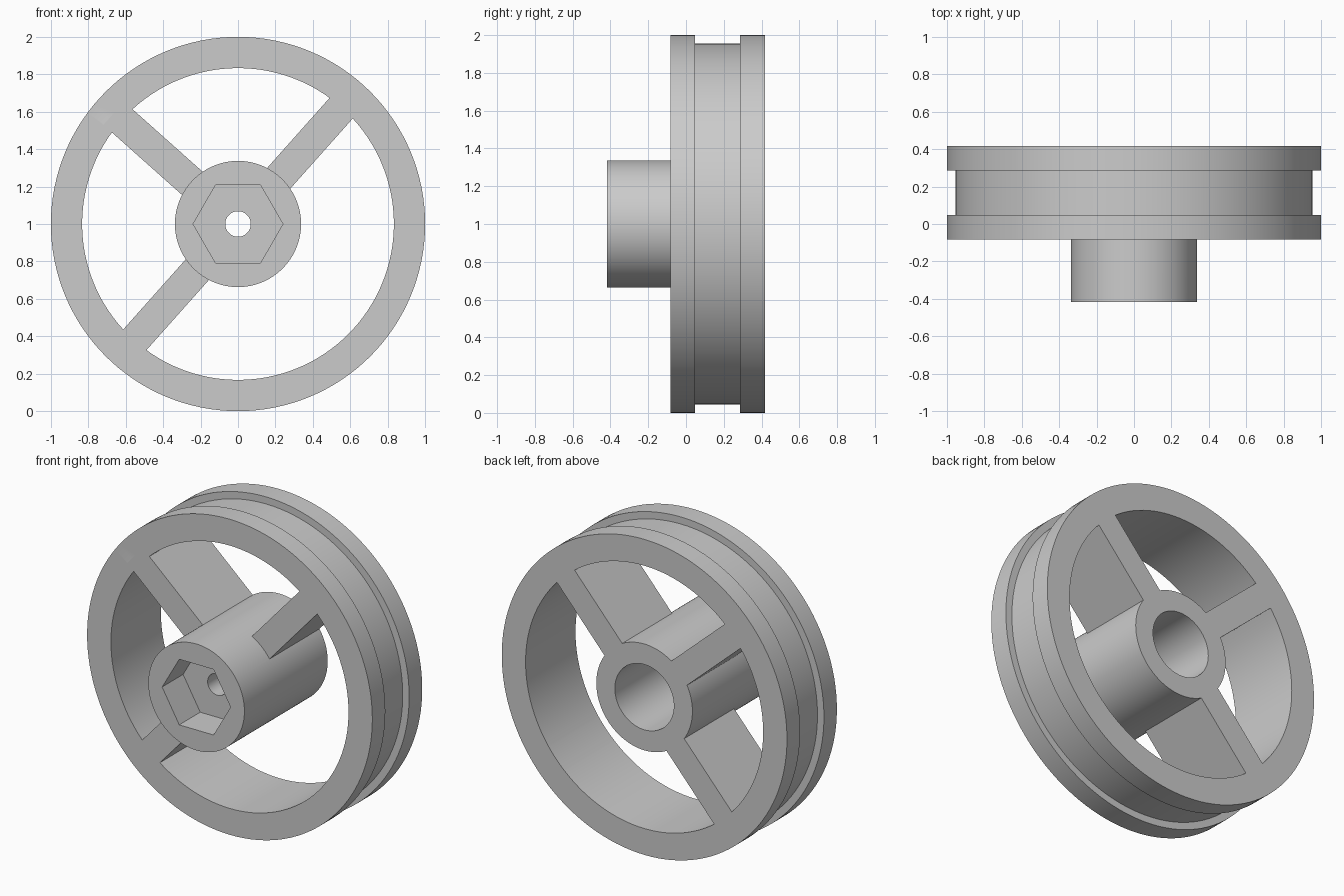
import bpy, bmesh
from math import cos, sin, pi, radians
from mathutils import Matrix, Vector

cube = bpy.data.objects.get("Cube")
if cube:
    bpy.data.objects.remove(cube)

STEPS = 128
FRONT, BACK = -0.083, 0.417      # rim and spoke faces along y
HUB_FRONT = -0.417
CENTRE = Vector((0, 0, 1))

grey = bpy.data.materials.new("plain grey")
grey.use_nodes = True
grey.diffuse_color = (0.6, 0.6, 0.6, 1)
grey.node_tree.nodes["Principled BSDF"].inputs["Base Color"].default_value = (0.6, 0.6, 0.6, 1)


def finish(name, bm):
    bmesh.ops.recalc_face_normals(bm, faces=bm.faces)
    mesh = bpy.data.meshes.new(name)
    bm.to_mesh(mesh)
    bm.free()
    mesh.materials.append(grey)
    obj = bpy.data.objects.new(name, mesh)
    bpy.context.collection.objects.link(obj)
    return obj


def ring(bm, radius, y, steps):
    return [bm.verts.new(CENTRE + Vector((radius * cos(2 * pi * i / steps), y,
                                          radius * sin(2 * pi * i / steps))))
            for i in range(steps)]


def bridge(bm, a, b):
    n = len(a)
    for i in range(n):
        j = (i + 1) % n
        bm.faces.new((a[i], a[j], b[j], b[i]))


def prism(name, radius, y0, y1, steps=STEPS):
    """Solid prism along y."""
    bm = bmesh.new()
    a, b = ring(bm, radius, y0, steps), ring(bm, radius, y1, steps)
    bridge(bm, a, b)
    bm.faces.new(a)
    bm.faces.new(b)
    return finish(name, bm)


def lathe(name, profile):
    """Closed (radius, y) outline turned around the wheel axis."""
    bm = bmesh.new()
    rings = [ring(bm, r, y, STEPS) for r, y in profile]
    for a, b in zip(rings, rings[1:] + rings[:1]):
        bridge(bm, a, b)
    return finish(name, bm)


def spoke(name, angle, inner=0.27, outer=0.89, width=0.166):
    bm = bmesh.new()
    bmesh.ops.create_cube(bm, size=1)
    place = (Matrix.Translation(CENTRE) @ Matrix.Rotation(-angle, 4, 'Y')
             @ Matrix.Translation(((inner + outer) / 2, (FRONT + BACK) / 2, 0))
             @ Matrix.Diagonal((outer - inner, BACK - FRONT, width, 1)))
    bm.transform(place)
    return finish(name, bm)


def combine(target, tool, operation):
    mod = target.modifiers.new(operation.lower(), 'BOOLEAN')
    mod.operation = operation
    mod.solver = 'EXACT'
    mod.object = tool
    bpy.context.view_layer.objects.active = target
    bpy.ops.object.modifier_apply(modifier=mod.name)
    bpy.data.objects.remove(tool)


# Rim with a wide groove between two flanges
wheel = lathe("grooved_wheel", [
    (0.833, FRONT), (1.0, FRONT), (1.0, 0.047), (0.955, 0.047),
    (0.955, 0.286), (1.0, 0.286), (1.0, BACK), (0.833, BACK)])

# Hub with a hexagonal nut pocket, a small bolt hole and a wide rear bore
hub = prism("hub", 0.337, HUB_FRONT, BACK)
combine(hub, prism("nut_pocket", 0.24, HUB_FRONT - 0.1, -0.207, 6), 'DIFFERENCE')
combine(hub, prism("rear_bore", 0.207, -0.107, BACK + 0.1), 'DIFFERENCE')
combine(hub, prism("bolt_hole", 0.068, -0.3, 0), 'DIFFERENCE')

# Four spokes join the hub to the rim
for i in range(4):
    combine(wheel, spoke("spoke", radians(48.3 + 90 * i)), 'UNION')
combine(wheel, hub, 'UNION')

# Smooth round walls, crisp edges
bpy.ops.object.select_all(action='DESELECT')
wheel.select_set(True)
bpy.context.view_layer.objects.active = wheel
bpy.ops.object.shade_smooth_by_angle(angle=radians(30))
